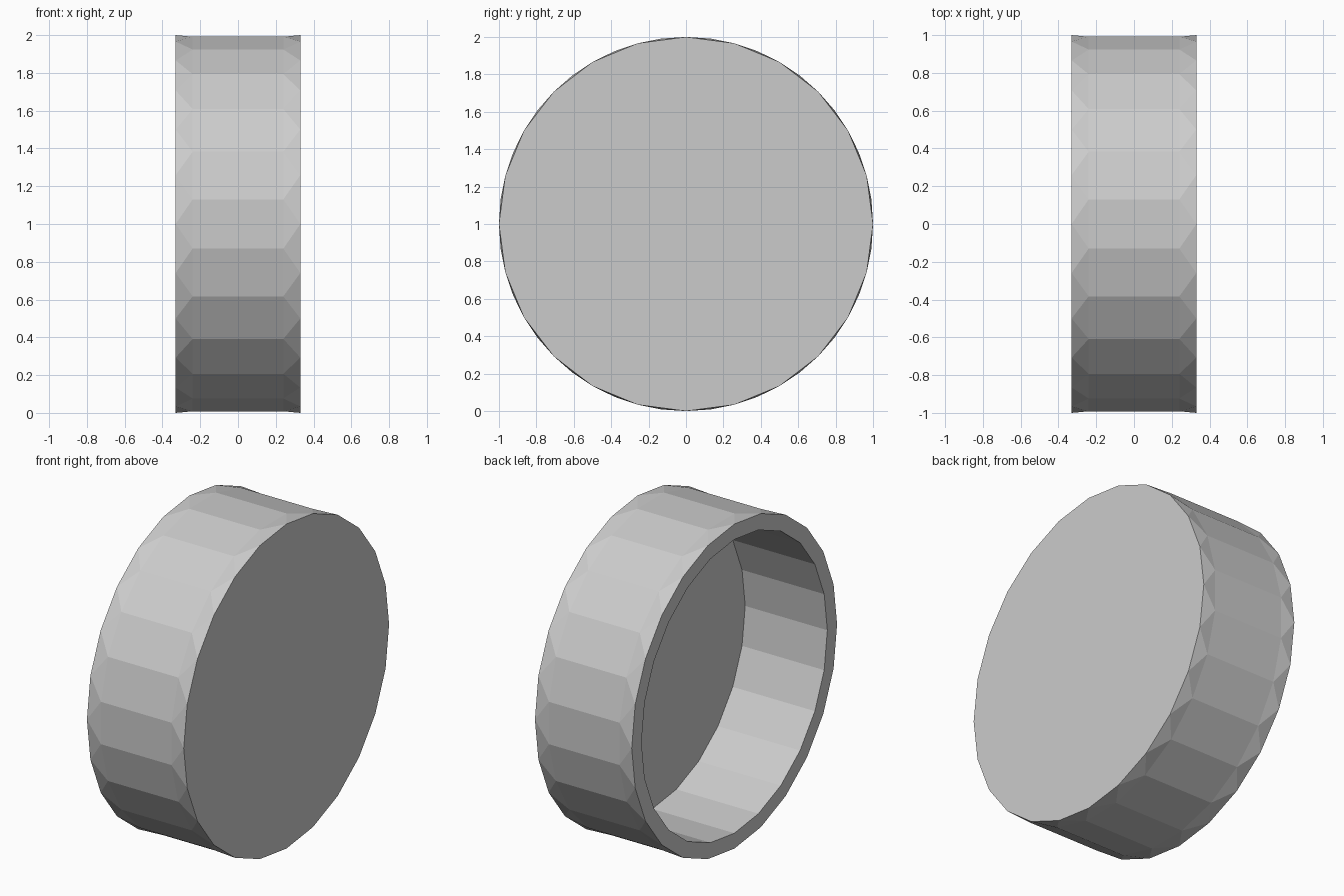
import bpy, bmesh, math

if "Cube" in bpy.data.objects:
    bpy.data.objects.remove(bpy.data.objects["Cube"])

SIDES = 24
STEP = 2 * math.pi / SIDES

bm = bmesh.new()


def ring(x, r, shift=0.0):
    """Circle of vertices around the x axis, turned by a fraction of a step."""
    return [bm.verts.new((x, r * math.cos((i + shift) * STEP),
                          1 + r * math.sin((i + shift) * STEP)))
            for i in range(SIDES)]


def quads(a, b):
    for i in range(SIDES):
        j = (i + 1) % SIDES
        bm.faces.new((a[i], a[j], b[j], b[i]))


def zigzag(end, mid):
    """Triangles between an end ring and the half-step turned middle ring."""
    for i in range(SIDES):
        j = (i + 1) % SIDES
        bm.faces.new((end[i], end[j], mid[i]))
        bm.faces.new((mid[i], end[j], mid[j]))


# Outer wall: closed end, turned middle band, open end
closed_end = ring(0.33, 1.0)
mid_a = ring(0.24, 1.0, 0.5)
mid_b = ring(-0.24, 1.0, 0.5)
open_end = ring(-0.33, 1.0)
bm.faces.new(closed_end)
zigzag(closed_end, mid_a)
quads(mid_a, mid_b)
zigzag(open_end, mid_b)

# Flat rim, cavity wall and cavity floor
inner_rim = ring(-0.33, 0.905)
inner_floor = ring(0.23, 0.905)
quads(open_end, inner_rim)
quads(inner_rim, inner_floor)
bm.faces.new(inner_floor)

bmesh.ops.recalc_face_normals(bm, faces=bm.faces)
mesh = bpy.data.meshes.new("round_cap")
bm.to_mesh(mesh)
bm.free()
bpy.context.collection.objects.link(bpy.data.objects.new("round_cap", mesh))
